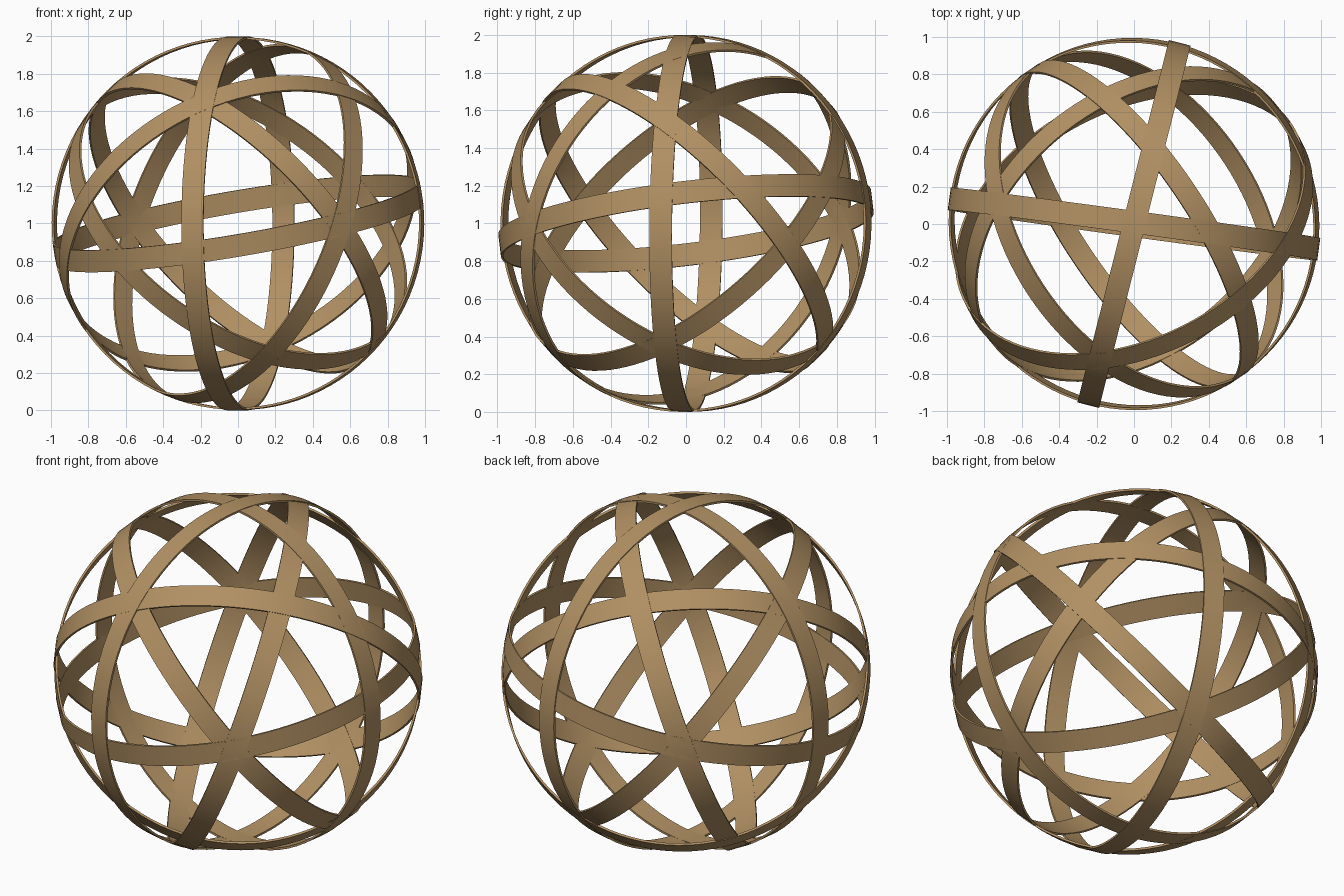
import bpy, bmesh, math
from mathutils import Vector

if "Cube" in bpy.data.objects:
    bpy.data.objects.remove(bpy.data.objects["Cube"])

THICK = 0.012      # hoop wall thickness
WIDTH = 0.12       # hoop band width
SEGMENTS = 96

wood = bpy.data.materials.new("tan_wood")
wood.diffuse_color = (0.44, 0.28, 0.125, 1.0)
wood.use_nodes = True
wood.node_tree.nodes["Principled BSDF"].inputs["Base Color"].default_value = wood.diffuse_color


def hoop(name, normal, r_out):
    """Flat band bent into a circle whose axis is the given normal."""
    bm = bmesh.new()
    h, r_in = WIDTH / 2, r_out - THICK
    profile = [(r_out, -h), (r_out, h), (r_in, h), (r_in, -h)]
    rings = []
    for i in range(SEGMENTS):
        a = 2 * math.pi * i / SEGMENTS
        rings.append([bm.verts.new((r * math.cos(a), r * math.sin(a), z))
                      for r, z in profile])
    for i in range(SEGMENTS):
        p, q = rings[i], rings[(i + 1) % SEGMENTS]
        for k in range(4):
            m = (k + 1) % 4
            bm.faces.new((p[k], q[k], q[m], p[m]))
    bmesh.ops.recalc_face_normals(bm, faces=bm.faces)
    mesh = bpy.data.meshes.new(name)
    bm.to_mesh(mesh)
    bm.free()
    mesh.materials.append(wood)
    obj = bpy.data.objects.new(name, mesh)
    bpy.context.collection.objects.link(obj)
    obj.rotation_mode = 'QUATERNION'
    obj.rotation_quaternion = Vector((0, 0, 1)).rotation_difference(Vector(normal).normalized())
    obj.location = (0, 0, 1)
    bpy.ops.object.select_all(action='DESELECT')
    obj.select_set(True)
    bpy.context.view_layer.objects.active = obj
    bpy.ops.object.shade_smooth_by_angle(angle=math.radians(30))


# Three main hoops, roughly at right angles, lapped over one another
hoop("upright_side_hoop", (0.97, -0.245, 0.0), 0.999)
hoop("upright_front_hoop", (0.135, 0.99, -0.01), 0.997)
hoop("equator_hoop", (-0.17, -0.12, 1.0), 0.995)

# Four diagonal hoops
hoop("diagonal_hoop_left", (-0.345, 0.67, 0.655), 0.998)
hoop("diagonal_hoop_steep", (0.785, 0.53, -0.33), 0.996)
hoop("diagonal_hoop_right", (0.645, 0.42, 0.64), 0.994)
hoop("diagonal_hoop_front", (0.47, -0.58, 0.665), 0.993)
